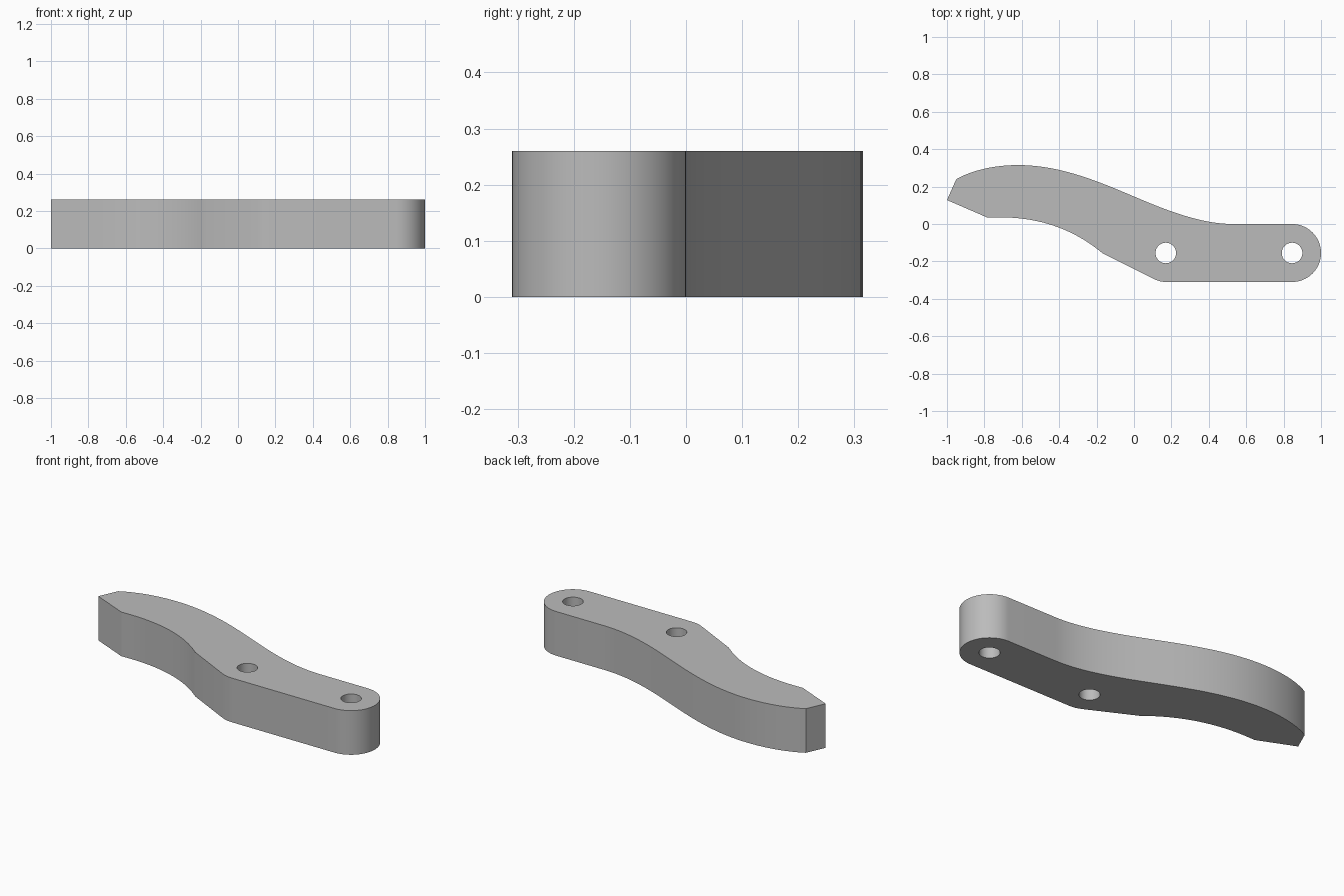
import bpy, bmesh, math
from mathutils import Vector
from mathutils.geometry import interpolate_bezier

cube = bpy.data.objects.get("Cube")
if cube:
    bpy.data.objects.remove(cube, do_unlink=True)

HEIGHT = 0.26
PIVOT = (0.845, -0.155)
END_RADIUS = 0.155
HOLES = [(0.17, -0.155), PIVOT]
HOLE_RADIUS = 0.055


def arc(center, radius, start, end, steps):
    angles = [math.radians(start + (end - start) * i / steps) for i in range(steps + 1)]
    return [(center[0] + radius * math.cos(a), center[1] + radius * math.sin(a)) for a in angles]


def bezier(a, b, c, d, steps=16):
    pts = interpolate_bezier(*[Vector((*p, 0)) for p in (a, b, c, d)], steps)
    return [(p.x, p.y) for p in pts]


# Outline, counter-clockwise from the round end
outline = arc(PIVOT, END_RADIUS, -90, 90, 32)
outline += bezier((0.53, 0), (0.36, 0), (0.18, 0.07), (0, 0.147))
outline += bezier((0, 0.147), (-0.2, 0.232), (-0.4, 0.315), (-0.62, 0.315))[1:]
outline += bezier((-0.62, 0.315), (-0.74, 0.315), (-0.86, 0.29), (-0.95, 0.24))[1:]
outline += [(-1.0, 0.128), (-0.785, 0.035)]
outline += bezier((-0.72, 0.036), (-0.5, 0.036), (-0.32, -0.03), (-0.17, -0.155))
outline += bezier((0.1, -0.291), (0.125, -0.303), (0.145, -0.31), (0.175, -0.31), 8)

# Fill the plate around its holes, then extrude it upward
bm = bmesh.new()
loops = [outline] + [arc(h, HOLE_RADIUS, 0, 352.5, 47) for h in HOLES]
edges = []
for loop in loops:
    verts = [bm.verts.new((x, y, 0)) for x, y in loop]
    edges += [bm.edges.new((v, verts[i - 1])) for i, v in enumerate(verts)]
bmesh.ops.triangle_fill(bm, use_beauty=True, use_dissolve=False, edges=edges, normal=(0, 0, 1))
result = bmesh.ops.extrude_face_region(bm, geom=bm.faces[:], use_keep_orig=True)
top = [g for g in result["geom"] if isinstance(g, bmesh.types.BMVert)]
bmesh.ops.translate(bm, verts=top, vec=(0, 0, HEIGHT))
bmesh.ops.recalc_face_normals(bm, faces=bm.faces[:])

mesh = bpy.data.meshes.new("lever_arm")
bm.to_mesh(mesh)
bm.free()
lever = bpy.data.objects.new("lever_arm", mesh)
bpy.context.collection.objects.link(lever)

# Plain grey material
grey = bpy.data.materials.new("grey")
grey.use_nodes = True
color = (0.5, 0.5, 0.5, 1)
grey.diffuse_color = color
grey.node_tree.nodes["Principled BSDF"].inputs["Base Color"].default_value = color
mesh.materials.append(grey)

# Smooth walls with sharp rims and corners
bpy.ops.object.select_all(action="DESELECT")
lever.select_set(True)
bpy.context.view_layer.objects.active = lever
bpy.ops.object.shade_smooth_by_angle(angle=math.radians(20))
